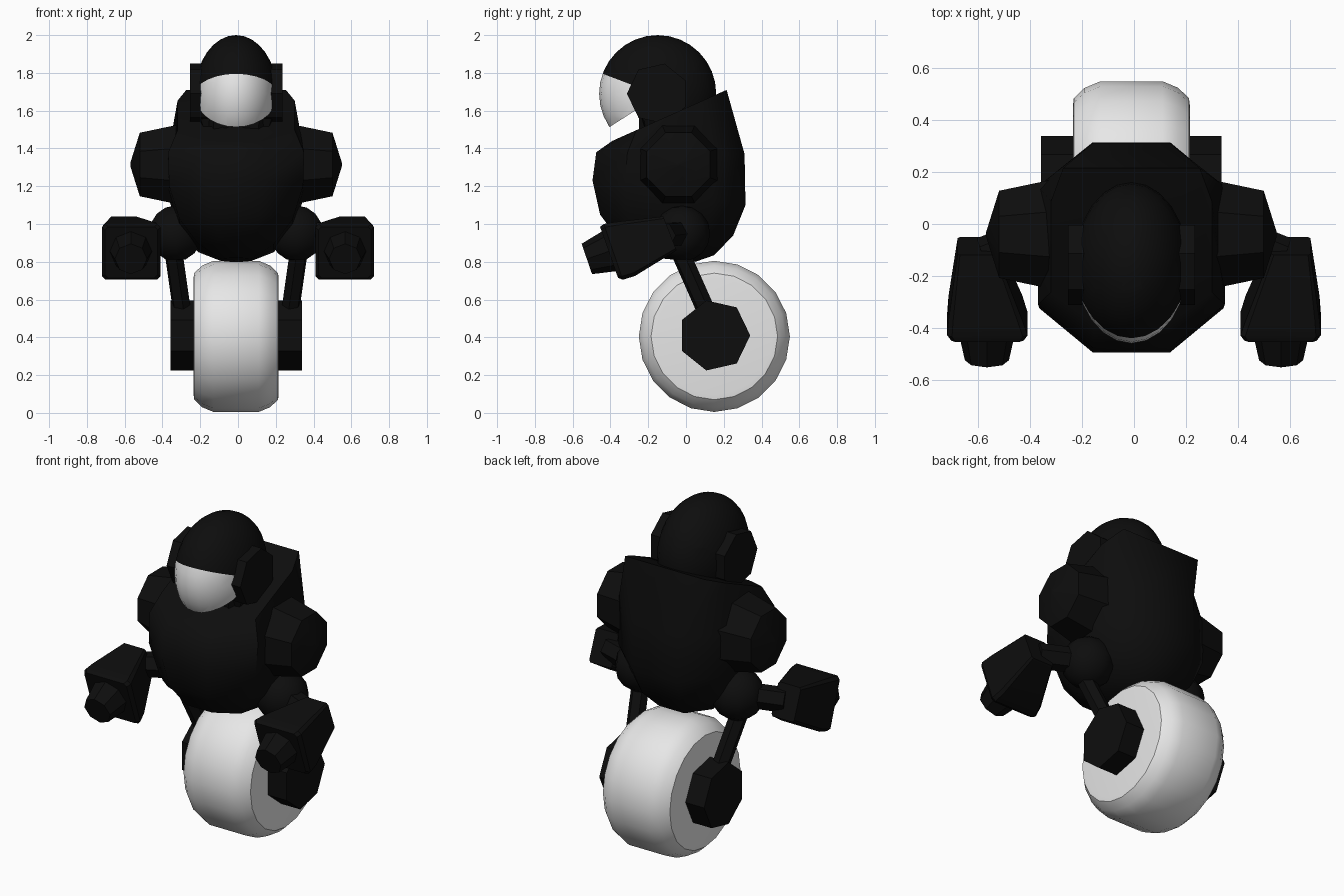
import bpy, bmesh, math
from mathutils import Vector

if "Cube" in bpy.data.objects:
    bpy.data.objects.remove(bpy.data.objects["Cube"])


def material(name, c):
    m = bpy.data.materials.new(name)
    m.diffuse_color = (c, c, c, 1)
    m.use_nodes = True
    m.node_tree.nodes["Principled BSDF"].inputs["Base Color"].default_value = m.diffuse_color
    return m


BLACK = material("matte black", 0.004)
WHITE = material("off white", 0.8)
CX = -0.01  # body centre line


def finish(name, bm, mats, angle=40):
    bmesh.ops.recalc_face_normals(bm, faces=bm.faces[:])
    me = bpy.data.meshes.new(name)
    bm.to_mesh(me)
    bm.free()
    ob = bpy.data.objects.new(name, me)
    bpy.context.collection.objects.link(ob)
    for m in mats:
        me.materials.append(m)
    bpy.ops.object.select_all(action='DESELECT')
    ob.select_set(True)
    bpy.context.view_layer.objects.active = ob
    bpy.ops.object.shade_smooth_by_angle(angle=math.radians(angle))
    return ob


def loft(name, rings, mat, angle=40):
    """Skin a list of equal-length point rings and cap both ends."""
    bm = bmesh.new()
    vs = [[bm.verts.new(p) for p in r] for r in rings]
    n = len(vs[0])
    for a, b in zip(vs, vs[1:]):
        for i in range(n):
            j = (i + 1) % n
            bm.faces.new((a[i], a[j], b[j], b[i]))
    bm.faces.new(vs[0][::-1])
    bm.faces.new(vs[-1])
    return finish(name, bm, [mat], angle)


def x_ring(x, y, z, r, n, start=0.0):
    """Regular polygon facing along x."""
    return [(x, y + r * math.cos(start + i * math.tau / n),
             z + r * math.sin(start + i * math.tau / n)) for i in range(n)]


def rod(name, a, b, r1, r2, n, mat):
    a, b = Vector(a), Vector(b)
    q = (b - a).to_track_quat('Z', 'Y')
    rings = [[p + q @ Vector((r * math.cos(i * math.tau / n), r * math.sin(i * math.tau / n), 0))
              for i in range(n)] for p, r in ((a, r1), (b, r2))]
    return loft(name, rings, mat)


# Wheel with rounded tread
tread = [(-.225, .31), (-.222, .335), (-.18, .375), (-.12, .4),
         (.12, .4), (.18, .375), (.222, .335), (.225, .31)]
loft("wheel", [x_ring(CX + x, .15, .405, r, 20) for x, r in tread], WHITE, 38)

# Torso: octagonal rings given by front point, back point, half width, flat share
torso = [((-.15, .82), (.05, .80), .08, .42),
         ((-.35, .91), (.15, .835), .20, .42),
         ((-.455, 1.05), (.25, .94), .30, .42),
         ((-.495, 1.23), (.315, 1.10), .355, .42),
         ((-.475, 1.38), (.31, 1.37), .36, .42),
         ((-.39, 1.44), (.215, 1.71), .31, .80)]
rings = []
for f, b, w, k in torso:
    t = .21
    outline = [(k, 0), (1, t), (1, 1 - t), (k, 1), (-k, 1), (-1, 1 - t), (-1, t), (-k, 0)]
    if k > .5:  # broad back on the collar, narrower front
        outline[0], outline[-1] = (.45, 0), (-.45, 0)
        outline[3], outline[4] = (.85, 1), (-.85, 1)
    rings.append([(CX + w * u, f[0] + (b[0] - f[0]) * v, f[1] + (b[1] - f[1]) * v)
                  for u, v in outline])
loft("torso", rings, BLACK, 50)

# Head: ellipsoid with a cut chin and a white face below the brow line
bm = bmesh.new()
bmesh.ops.create_uvsphere(bm, u_segments=24, v_segments=16, radius=1)
for v in bm.verts:
    v.co = Vector((CX + .218 * v.co.x, -.15 + .31 * v.co.y, 1.69 + .31 * v.co.z))
cuts = [((0, -.44, 1.795), (0, .38, 1)), ((0, -.41, 1.51), (0, -.64, 1)),
        ((0, -.25, 0), (0, 1, 0)), ((0, 0, 1.45), (0, 0, 1))]
for co, no in cuts:
    bmesh.ops.bisect_plane(bm, geom=bm.verts[:] + bm.edges[:] + bm.faces[:],
                           plane_co=co, plane_no=no)
chin = lambda y: 1.51 + .64 * (y + .41) if y < -.249 else 1.45
for f in bm.faces:
    c = f.calc_center_median()
    f.material_index = int(c.y < -.25 and c.z < 1.795 - .38 * (c.y + .44)
                           and c.z > chin(c.y))
for v in bm.verts:
    v.co.z = max(v.co.z, chin(v.co.y))
finish("head", bm, [BLACK, WHITE], 40)

for s, side in ((-1, "left"), (1, "right")):
    # Ear disc
    loft(side + "_ear", [x_ring(CX + s * x, -.15, 1.69, .163, 7, math.pi)
                         for x in (.14, .245)], BLACK, 30)
    # Wheel hub
    loft(side + "_hub", [x_ring(CX + s * x, .15, .41, .19, 7) for x in (.2, .348)], BLACK, 30)
    # Faceted shoulder
    loft(side + "_shoulder", [x_ring(CX + s * x, -.04, 1.315, r, 8, math.pi / 8) for x, r in
                              ((.15, .15), (.32, .225), (.51, .182), (.56, .01))], BLACK, 30)
    # Elbow joint
    bm = bmesh.new()
    bmesh.ops.create_uvsphere(bm, u_segments=10, v_segments=8, radius=.148)
    bmesh.ops.translate(bm, verts=bm.verts[:], vec=(CX + s * .32, -.02, .95))
    finish(side + "_elbow", bm, [BLACK], 45)
    # Wheel strut
    rod(side + "_strut", (CX + s * .345, -.075, .95), (CX + s * .27, .16, .42),
        .05, .05, 6, BLACK)
    # Forearm box, flaring to the front and tilted down
    box = []
    for x0, x1, top, bot in ((.53, .68, (-.12, 1.04), (-.05, .86)),
                             (.43, .715, (-.38, 1.01), (-.27, .725)),
                             (.41, .72, (-.435, 1.0), (-.335, .705)),
                             (.425, .705, (-.455, .985), (-.36, .715))):
        ring = []
        for u, v in ((.06, 0), (.94, 0), (1, .06), (1, .94), (.94, 1), (.06, 1), (0, .94), (0, .06)):
            ring.append((s * (x0 + (x1 - x0) * u), bot[0] + (top[0] - bot[0]) * v,
                         bot[1] + (top[1] - bot[1]) * v))
        box.append(ring)
    loft(side + "_forearm", box, BLACK, 30)
    # Wrist link and blunt muzzle
    rod(side + "_wrist", (s * .38, -.04, .95), (s * .58, -.12, .94), .07, .07, 6, BLACK)
    rod(side + "_muzzle", (s * .567, -.38, .865), (s * .567, -.525, .815), .118, .085, 8, BLACK)
